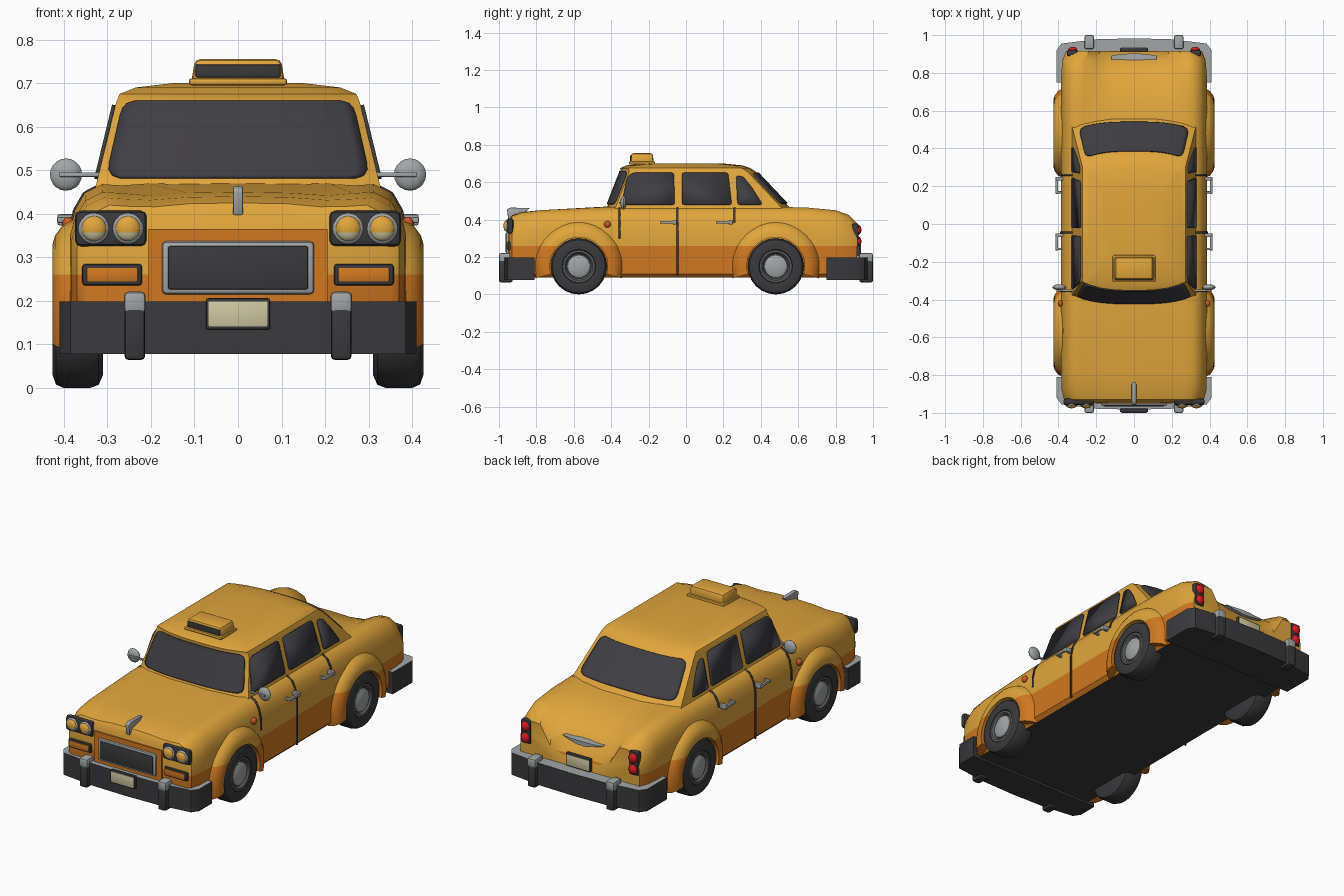
import bpy, bmesh, math
from mathutils import Vector, Matrix

if "Cube" in bpy.data.objects:
    bpy.data.objects.remove(bpy.data.objects["Cube"])

def material(name, r, g, b):
    m = bpy.data.materials.new(name)
    m.use_nodes = True
    m.diffuse_color = (r, g, b, 1)
    m.node_tree.nodes["Principled BSDF"].inputs["Base Color"].default_value = (r, g, b, 1)
    return m

YELLOW = material("taxi yellow", .75, .38, .045)
ORANGE = material("lower orange", .64, .19, .015)
DARK = material("charcoal", .042, .042, .046)
GLASS = material("dark glass", .05, .048, .057)
GREY = material("light grey metal", .36, .38, .38)
RIM = material("rim grey", .1, .1, .11)
CREAM = material("cream", .62, .58, .36)
RED = material("lamp red", .7, .01, .015)
AMBER = material("marker amber", .65, .1, .02)

def finish(bm, name, mats, rule=None, angle=38, thick=0):
    """Turn a bmesh into a smooth-by-angle object, coloured by a face rule."""
    bmesh.ops.remove_doubles(bm, verts=bm.verts[:], dist=.0001)
    bmesh.ops.recalc_face_normals(bm, faces=bm.faces[:])
    bm.normal_update()
    for f in bm.faces:
        f.smooth = True
        if rule:
            f.material_index = rule(f.calc_center_median(), f.normal)
    me = bpy.data.meshes.new(name)
    bm.to_mesh(me)
    bm.free()
    me.set_sharp_from_angle(angle=math.radians(angle))
    for m in mats:
        me.materials.append(m)
    ob = bpy.data.objects.new(name, me)
    bpy.context.scene.collection.objects.link(ob)
    if thick:
        mod = ob.modifiers.new("thickness", 'SOLIDIFY')
        mod.thickness, mod.offset = thick, 0
    return ob

def skin(rows, wrap_row=False, wrap_col=False, cap=False):
    """Bridge equal-length rows of points with quads."""
    bm = bmesh.new()
    vs = [[bm.verts.new(p) for p in row] for row in rows]
    n, k = len(rows), len(rows[0])
    for i in range(n if wrap_row else n - 1):
        for j in range(k if wrap_col else k - 1):
            a, b = vs[i], vs[(i + 1) % n]
            bm.faces.new((a[j], a[(j + 1) % k], b[(j + 1) % k], b[j]))
    if cap:
        bm.faces.new(vs[0])
        bm.faces.new(vs[-1])
    return bm

def box(name, mat, loc, size, bevel=.006, taper=1):
    bm = bmesh.new()
    bmesh.ops.create_cube(bm, size=1)
    for v in bm.verts:
        k = taper if v.co.z > 0 else 1
        v.co = Vector((v.co.x * size[0] * k, v.co.y * size[1] * k, v.co.z * size[2])) + Vector(loc)
    if bevel:
        bmesh.ops.bevel(bm, geom=bm.edges[:], offset=bevel, segments=2, profile=.5, affect='EDGES')
    return finish(bm, name, [mat])

def ball(name, mats, loc, scale, rule=None, segs=16):
    bm = bmesh.new()
    bmesh.ops.create_uvsphere(bm, u_segments=segs, v_segments=10, radius=1)
    bm.transform(Matrix.Translation(loc) @ Matrix.Diagonal((*scale, 1)))
    return finish(bm, name, mats, rule)

def lathe(name, mats, profile, cy, cz, sign, segs=24, arc=None, rule=None):
    """Spin (radius, x) points about a sideways axle."""
    a0, a1 = arc or (0, 2 * math.pi)
    angles = [a0 + (a1 - a0) * i / segs for i in range(segs + (1 if arc else 0))]
    rows = [[(sign * x, cy + r * math.cos(a), cz + r * math.sin(a)) for r, x in profile] for a in angles]
    bm = skin(rows, not arc, bool(arc), bool(arc))
    if rule:
        split(bm, .26)
    return finish(bm, name, mats, rule)

def split(bm, z):
    bmesh.ops.bisect_plane(bm, geom=bm.verts[:] + bm.edges[:] + bm.faces[:],
                           plane_co=(0, 0, z), plane_no=(0, 0, 1))

def lerp(table, key):
    """Interpolate rows of a table keyed by their first number."""
    for a, b in zip(table, table[1:]):
        if key <= b[0]:
            t = max(0, (key - a[0]) / (b[0] - a[0]))
            return [p + (q - p) * t for p, q in zip(a, b)]
    return list(table[-1])

SIDES = (("left", 1), ("right", -1))

# Lower body: y, half width, fender height, centre height
STATIONS = [(-.945, .35, .395, .40), (-.93, .37, .42, .425), (-.88, .383, .437, .44),
            (-.78, .386, .45, .45), (-.42, .387, .468, .47), (.5, .387, .468, .468),
            (.65, .387, .464, .45), (.8, .385, .45, .405), (.87, .378, .425, .345),
            (.915, .36, .38, .25)]

def half_section(y):
    _, w, zs, zc = lerp(STATIONS, y)
    groove = .008 if y < -.45 else 0
    return [(0, .09), (w * .95, .09), (w, .11), (w, .26), (w, min(.35, zs - .1)),
            (w - .012, zs - .06), (w - .035, zs - .02), (w - .075, zs), (w - .12, zs - .003),
            (w - .18, zc + .2 * (zs - zc) - groove), (w * .3, zc - .002), (0, zc)]

def side_x(y, z):
    return lerp([(pz, px) for px, pz in half_section(y)[2:8]], z)[1]

rows = []
for st in STATIONS:
    half = half_section(st[0])
    loop = half + [(-x, z) for x, z in half[-2:0:-1]]
    rows.append([(x, st[0], z) for x, z in loop])
body = skin(rows, wrap_col=True, cap=True)
split(body, .26)
finish(body, "body", [YELLOW, ORANGE, DARK],
       lambda c, n: 2 if n.z < -.8 else int(c.z < .26))
box("front_panel", ORANGE, (0, -.947, .28), (.41, .009, .17), 0)

# Cabin: z, half width, front y, back y
RINGS = [(.43, .335, -.435, .58), (.47, .325, -.42, .55), (.655, .28, -.348, .375),
         (.675, .272, -.352, .345), (.69, .235, -.32, .30), (.70, .15, -.2, .2)]

def cabin_point(s, z, end, out=0):
    _, w, yf, yb = lerp(RINGS, z)
    bow = .045 * abs(s) ** 3
    return (s * w, yf + bow - out if end < 0 else yb - bow + out, z)

S = [-1, -.88, -.65, -.35, 0, .35, .65, .88, 1]
finish(skin([[cabin_point(s, r[0], -1) for s in S] + [cabin_point(s, r[0], 1) for s in S[::-1]]
             for r in RINGS], wrap_col=True, cap=True), "cabin", [YELLOW])

# Windshield and rear window
def end_glass(name, end, z0, z1, width):
    rows, r = [], .03
    for t in (0, .04, .1, .2, .5, .8, .9, .96, 1):
        d = min(r, min(t, 1 - t) * (z1 - z0))
        shrink = r - math.sqrt(r * r - (r - d) ** 2)
        k = width - shrink / .3
        rows.append([cabin_point(k * i / 12, z0 + t * (z1 - z0), end, .005) for i in range(-12, 13)])
    finish(skin(rows), name, [GLASS], thick=.008)

end_glass("windshield", -1, .482, .66, .94)
end_glass("rear_window", 1, .487, .648, .91)

# Side windows
WINDOWS = {"front_door_window": [(-.345, .48), (-.315, .625), (-.285, .65), (-.065, .65), (-.06, .48)],
           "rear_door_window": [(-.022, .48), (-.022, .65), (.225, .65), (.245, .48)],
           "quarter_window": [(.275, .48), (.268, .635), (.305, .63), (.35, .575), (.41, .48)]}
for side, sg in SIDES:
    for name, pts in WINDOWS.items():
        bm = bmesh.new()
        bm.faces.new([bm.verts.new((sg * (lerp(RINGS, z)[1] + .004), y, z)) for y, z in pts])
        bmesh.ops.bevel(bm, geom=bm.verts[:], offset=.012, segments=2, profile=.5, affect='VERTICES')
        finish(bm, side + "_" + name, [GLASS], thick=.008)

# Roof sign
box("roof_sign_base", YELLOW, (0, -.235, .703), (.225, .14, .016))
box("roof_sign", YELLOW, (0, -.235, .728), (.215, .125, .054), .012, .92)
box("roof_sign_panel", DARK, (0, -.296, .728), (.195, .008, .03), .003)

# Bumpers, overriders and number plates
for end, sg, inner, plate_y, plate_z in (("front", -1, .81, -.987, .17), ("rear", 1, .75, .922, .238)):
    half = [(.41, inner), (.41, .92), (.385, .955), (.2, .978), (0, .983)]
    plan = half + [(-x, y) for x, y in half[-2::-1]]
    bm = skin([[(x, sg * y, z) for x, y in plan] for z in (.078, .198)], wrap_col=True, cap=True)
    bmesh.ops.bevel(bm, geom=[e for e in bm.edges if e.calc_face_angle(0) > .9],
                    offset=.012, segments=2, profile=.5, affect='EDGES')
    finish(bm, end + "_bumper", [DARK, GREY], lambda c, n: int(n.z > .35))
    for side, sx in SIDES:
        tag = end + "_" + side
        box(tag + "_overrider", DARK, (sx * .237, sg * .963, .13), (.048, .072, .132), .01)
        box(tag + "_overrider_cap", GREY, (sx * .237, sg * .963, .196), (.05, .074, .05), .01)
    box(end + "_plate_frame", DARK, (0, plate_y, plate_z), (.148, .02, .072), .005)
    box(end + "_plate", CREAM, (0, plate_y + sg * .009, plate_z), (.136, .008, .058), .002)

# Grille, bonnet ornament and boot handle
box("grille_frame", GREY, (0, -.95, .276), (.35, .024, .122), .01)
box("grille", DARK, (0, -.96, .276), (.322, .01, .1), .004)
wing = [(-.957, .455), (-.94, .464), (-.835, .462), (-.85, .446), (-.95, .395)]
ornament = skin([[(x, y, z) for y, z in wing] for x in (-.012, .012)], wrap_col=True, cap=True)
bmesh.ops.bevel(ornament, geom=ornament.edges[:], offset=.005, segments=2, profile=.5, affect='EDGES')
finish(ornament, "bonnet_ornament", [GREY])
finish(skin([[(.12 * u, .893 - .012 * abs(u) + dy, .332 + .01 * u * u + dz * (1.05 - abs(u)))
              for dy, dz in ((-.03, .018), (.012, .012), (.012, -.016), (-.03, -.016))]
             for u in (-1, -.6, -.2, .2, .6, 1)], wrap_col=True, cap=True), "boot_handle", [GREY])

for side, sg in SIDES:
    # Headlights and indicators
    box(side + "_headlight_pod", DARK, (sg * .292, -.94, .366), (.165, .034, .082), .014)
    for i, x in enumerate((.253, .331)):
        ball(f"{side}_headlight_ring_{i}", [GREY], (sg * x, -.955, .366), (.036, .012, .036))
        ball(f"{side}_headlight_{i}", [YELLOW, CREAM], (sg * x, -.96, .366), (.029, .016, .029),
             lambda c, n: int(c.z < .357))
    box(side + "_indicator_frame", DARK, (sg * .289, -.94, .26), (.138, .03, .05), .008)
    box(side + "_indicator", ORANGE, (sg * .289, -.955, .26), (.118, .009, .032), .003)
    # Tail lights
    box(side + "_tail_housing", DARK, (sg * .325, .905, .315), (.06, .034, .13), .01)
    for i, z in enumerate((.345, .283)):
        ball(f"{side}_tail_light_{i}", [RED], (sg * .325, .92, z), (.025, .018, .027))
    # Side marker and mirror
    ball(side + "_side_marker", [AMBER], (sg * .39, -.42, .375), (.014, .018, .018))
    ball(side + "_mirror", [GREY], (sg * .395, -.335, .49), (.037, .016, .037), segs=12)
    box(side + "_mirror_arm", GREY, (sg * .345, -.352, .49), (.13, .01, .01), .002)
    # Door seams and handles
    for name, y, z0, z1 in (("front_seam", -.355, .3, .462), ("middle_seam", -.045, .1, .467),
                            ("rear_seam", .26, .385, .467)):
        heights = [z0 + (z1 - z0) * i / 16 for i in range(17)]
        finish(skin([[(sg * (side_x(y, z) + .001), y + d, z) for d in (-.005, .005)] for z in heights]),
               f"{side}_{name}", [DARK], thick=.006)
    for name, y in (("front", -.095), ("rear", .205)):
        box(f"{side}_{name}_handle", GREY, (sg * .409, y, .386), (.014, .09, .014), .004)
        box(f"{side}_{name}_handle_post", GREY, (sg * .395, y + .035, .386), (.04, .02, .026), .005)
        box(f"{side}_{name}_handle_foot", GREY, (sg * .395, y - .037, .386), (.03, .012, .014), .003)
    # Wheels and arches
    for end, y in (("front", -.573), ("rear", .48)):
        tag = f"{end}_{side}_"
        lathe(tag + "tyre", [DARK], [(0, .31), (.12, .31), (.143, .32), (.15, .34), (.15, .4), (.142, .418),
                                     (.12, .426), (.09, .422), (.085, .405), (0, .405)], y, .15, sg)
        lathe(tag + "rim", [RIM], [(.087, .40), (.087, .42), (.075, .42), (.066, .408), (0, .408)], y, .15, sg)
        lathe(tag + "hubcap", [GREY], [(.064, .40), (.06, .415), (.045, .422), (0, .424)], y, .15, sg)
        lathe(tag + "arch", [YELLOW, ORANGE],
              [(.24, .37), (.225, .402), (.2, .42), (.18, .426), (.155, .426), (.155, .37)], y, .15, sg,
              20, (-.27, math.pi + .27), lambda c, n: int(c.z < .26))
